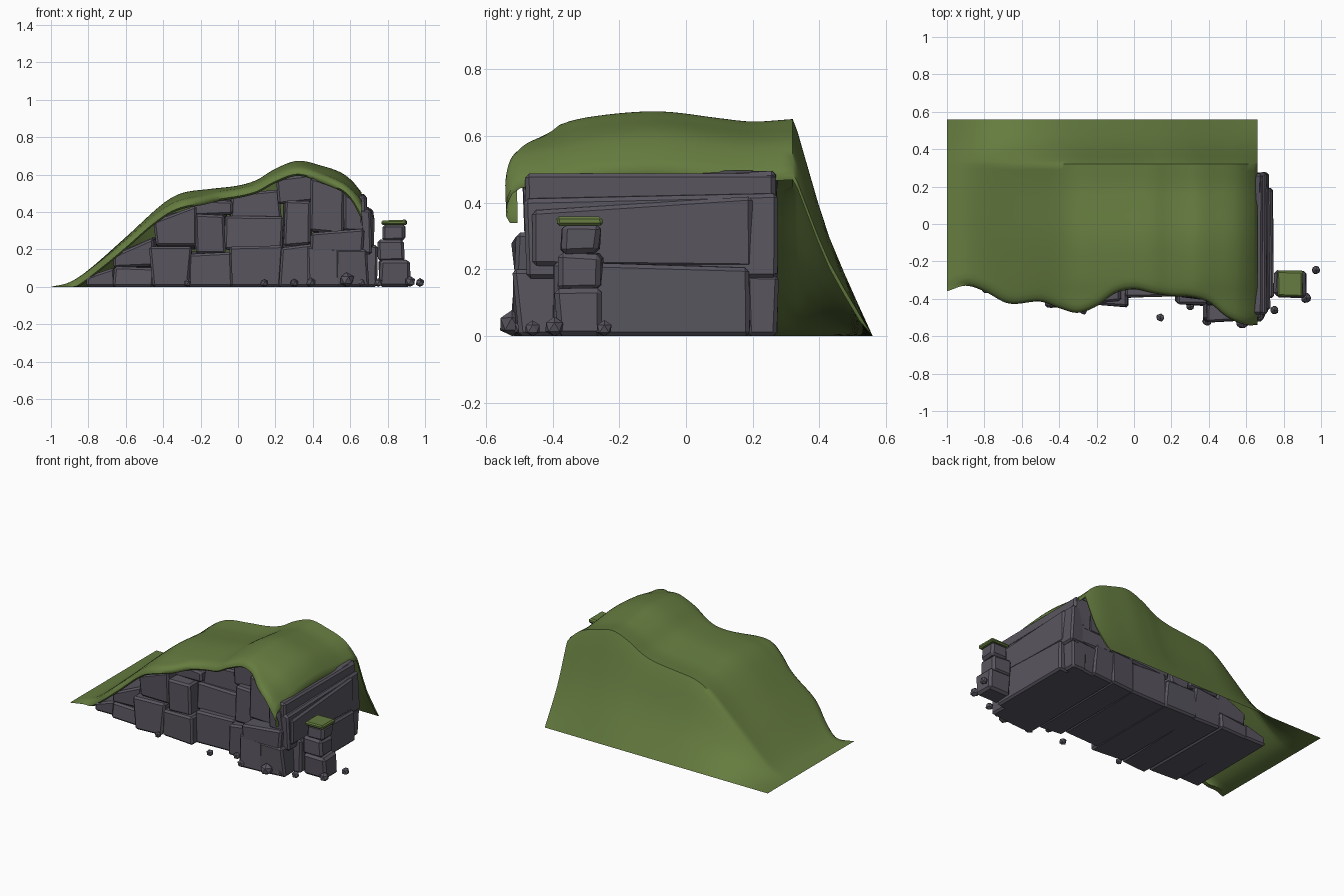
import bpy, bmesh, random
from mathutils import Vector

if "Cube" in bpy.data.objects:
    bpy.data.objects.remove(bpy.data.objects["Cube"])

random.seed(4)


def material(name, rgb):
    m = bpy.data.materials.new(name)
    m.diffuse_color = (*rgb, 1)
    m.use_nodes = True
    m.node_tree.nodes["Principled BSDF"].inputs["Base Color"].default_value = m.diffuse_color
    return m


GRASS = material("grass", (0.13, 0.20, 0.05))
ROCK = material("rock", (0.10, 0.092, 0.115))


def curve(pts, x):
    """Smooth interpolation through (x, value) points."""
    x = min(max(x, pts[0][0]), pts[-1][0])
    n = len(pts) - 1
    i = next(k for k in range(n) if x <= pts[k + 1][0])

    def slope(k):
        a, b = pts[max(k - 1, 0)], pts[min(k + 1, n)]
        return (b[1] - a[1]) / (b[0] - a[0])
    (x0, v0), (x1, v1) = pts[i], pts[i + 1]
    h = x1 - x0
    t = (x - x0) / h
    return ((2*t**3 - 3*t*t + 1) * v0 + (t**3 - 2*t*t + t) * h * slope(i)
            + (3*t*t - 2*t**3) * v1 + (t**3 - t*t) * h * slope(i + 1))


# ridge height along x, height factor along y, front edge outline
RIDGE = [(-1, 0), (-.9, .025), (-.8, .09), (-.6, .265), (-.4, .445), (-.3, .50), (-.15, .522), (0, .54),
         (.1, .57), (.2, .63), (.32, .672), (.45, .645), (.55, .61), (.61, .565), (.66, .505)]
FACTOR = [(-.54, .91), (-.4, .94), (-.3, .975), (-.15, 1), (-.05, 1), (.1, .972), (.2, .957), (.32, .968)]
EDGE = [(-1, -.36), (-.9, -.33), (-.8, -.36), (-.67, -.425), (-.5, -.415), (-.4, -.45), (-.3, -.475),
        (-.2, -.44), (-.1, -.37), (0, -.35), (.1, -.37), (.2, -.385), (.3, -.39), (.4, -.42), (.5, -.5),
        (.6, -.54), (.66, -.54)]


def height(x, y):
    return curve(RIDGE, x) * curve(FACTOR, y)


def finish(bm, name, mat, angle=0.6):
    bmesh.ops.recalc_face_normals(bm, faces=bm.faces)
    me = bpy.data.meshes.new(name)
    bm.to_mesh(me)
    bm.free()
    ob = bpy.data.objects.new(name, me)
    bpy.context.collection.objects.link(ob)
    me.materials.append(mat)
    bpy.ops.object.select_all(action='DESELECT')
    ob.select_set(True)
    bpy.context.view_layer.objects.active = ob
    bpy.ops.object.shade_smooth_by_angle(angle=angle)
    return ob


# grass sheet: rolled front lip, rounded top, steep back slope
LIP = [(.035, -1), (.012, -1), (0, -.8), (.004, -.45), (.02, -.15)]
BACK = [(.335, .91), (.36, .78), (.395, .6), (.43, .44), (.475, .28), (.52, .13), (.56, 0)]
bm = bmesh.new()
NX = 84
cols = []
for i in range(NX + 1):
    x = -1 + 1.66 * i / NX
    yf = curve(EDGE, x)
    drop = .05 + .055 * max(0, (x - .56) / .1) ** 2
    rows = [(yf + dy, height(x, yf + .04) + drop * dz) for dy, dz in LIP]
    for k in range(25):
        y = yf + .045 + (.32 - yf - .045) * k / 24
        rows.append((y, height(x, y)))
    rows += [(y, curve(RIDGE, x) * f) for y, f in BACK]
    cols.append([bm.verts.new((x, y, max(z, 0))) for y, z in rows])
# short downturned border on the right end
cols.append([bm.verts.new(v.co + Vector((-.004, 0, -min(.02, v.co.z)))) for v in cols[-1]])
for a, b in zip(cols, cols[1:]):
    for j in range(len(a) - 1):
        bm.faces.new((a[j], b[j], b[j + 1], a[j + 1]))
finish(bm, "grass_cover", GRASS, 1.0)


def block(name, x0, x1, y0, y1, z0, z1, jit=.012, bevel=.012, mat=ROCK, tilt=0, under=True):
    """Chiselled stone: box with nudged corners, kept below the grass."""
    bm = bmesh.new()
    bmesh.ops.create_cube(bm, size=1)
    for v in bm.verts:
        c = v.co
        x, y, z = (x1 if c.x > 0 else x0), (y1 if c.y > 0 else y0), (z1 if c.z > 0 else z0)
        if c.z > 0 and c.y > 0:
            z += tilt
        x += random.uniform(-jit, jit)
        y += random.uniform(-jit, jit)
        if z0 > 0 or c.z > 0:
            z += random.uniform(-jit, jit)
        if under and x < .68:
            z = min(z, max(height(x, y) - .025, .01 if c.z > 0 else 0))
        v.co = (x, y, z)
    bmesh.ops.bevel(bm, geom=bm.edges[:], offset=bevel, segments=1, affect='EDGES', clamp_overlap=True)
    for v in bm.verts:
        v.co.z = max(v.co.z, 0)
    return finish(bm, name, mat, .3)


# wall stones: x0, x1, z0, z1, front y (each runs to the back of the hill)
WALL = [
    (-.80, -.66, 0, .11, -.36), (-.66, -.46, 0, .10, -.40), (-.66, -.45, .10, .27, -.385),
    (-.46, -.26, 0, .21, -.44), (-.26, -.03, 0, .18, -.435), (-.03, .23, 0, .21, -.385),
    (.23, .39, 0, .22, -.43), (.38, .53, 0, .21, -.52), (.52, .69, 0, .19, -.51),
    (-.44, -.23, .21, .44, -.42), (-.22, -.07, .17, .39, -.42), (-.06, .23, .20, .37, -.335),
    (.25, .39, .22, .46, -.40), (.40, .66, .18, .30, -.515), (-.24, -.03, .38, .47, -.35),
    (-.04, .22, .35, .51, -.315), (.22, .40, .45, .60, -.345), (.40, .57, .29, .58, -.43),
    (.56, .67, .29, .50, -.49), (.58, .71, .17, .42, -.48),
]
for n, (x0, x1, z0, z1, yf) in enumerate(WALL):
    block(f"wall_stone_{n + 1}", x0 - .006, x1 + .006, yf, .265, z0, z1)

# long slabs on the right end
block("side_slab_low", .64, .745, -.40, .19, 0, .225, .006, tilt=-.025)
block("side_slab_mid", .64, .725, -.46, .20, .21, .375, .006, tilt=.04)
block("side_slab_top", .60, .69, -.48, .265, .30, .485, .005)
block("side_stone_back_low", .60, .71, .18, .275, 0, .18, .005)
block("side_stone_back_high", .60, .69, .19, .255, .17, .285, .005)

# free-standing stone pillar with a grass cap
for n, (x0, x1, y0, y1, z0, z1) in enumerate([
        (.755, .92, -.39, -.25, 0, .145), (.75, .885, -.385, -.25, .14, .25), (.775, .895, -.375, -.26, .245, .34)]):
    block(f"pillar_stone_{n + 1}", x0, x1, y0, y1, z0, z1, .007, .015, under=False)
block("pillar_grass_cap", .765, .902, -.388, -.25, .333, .358, .004, .008, GRASS, under=False)

# pebbles around the foot: x, y, radius
for n, (x, y, r) in enumerate([
        (.14, -.50, .024), (.972, -.245, .026), (.92, -.395, .032), (.39, -.52, .028), (.58, -.522, .042),
        (.75, -.46, .026), (.66, -.49, .028), (.30, -.44, .025), (-.27, -.465, .022)]):
    bm = bmesh.new()
    bmesh.ops.create_icosphere(bm, subdivisions=1, radius=r)
    for v in bm.verts:
        v.co = v.co * random.uniform(.88, 1.05) + Vector((x, y, r * .85))
        v.co.z = max(v.co.z, 0)
    finish(bm, f"pebble_{n + 1}", ROCK, .1)
